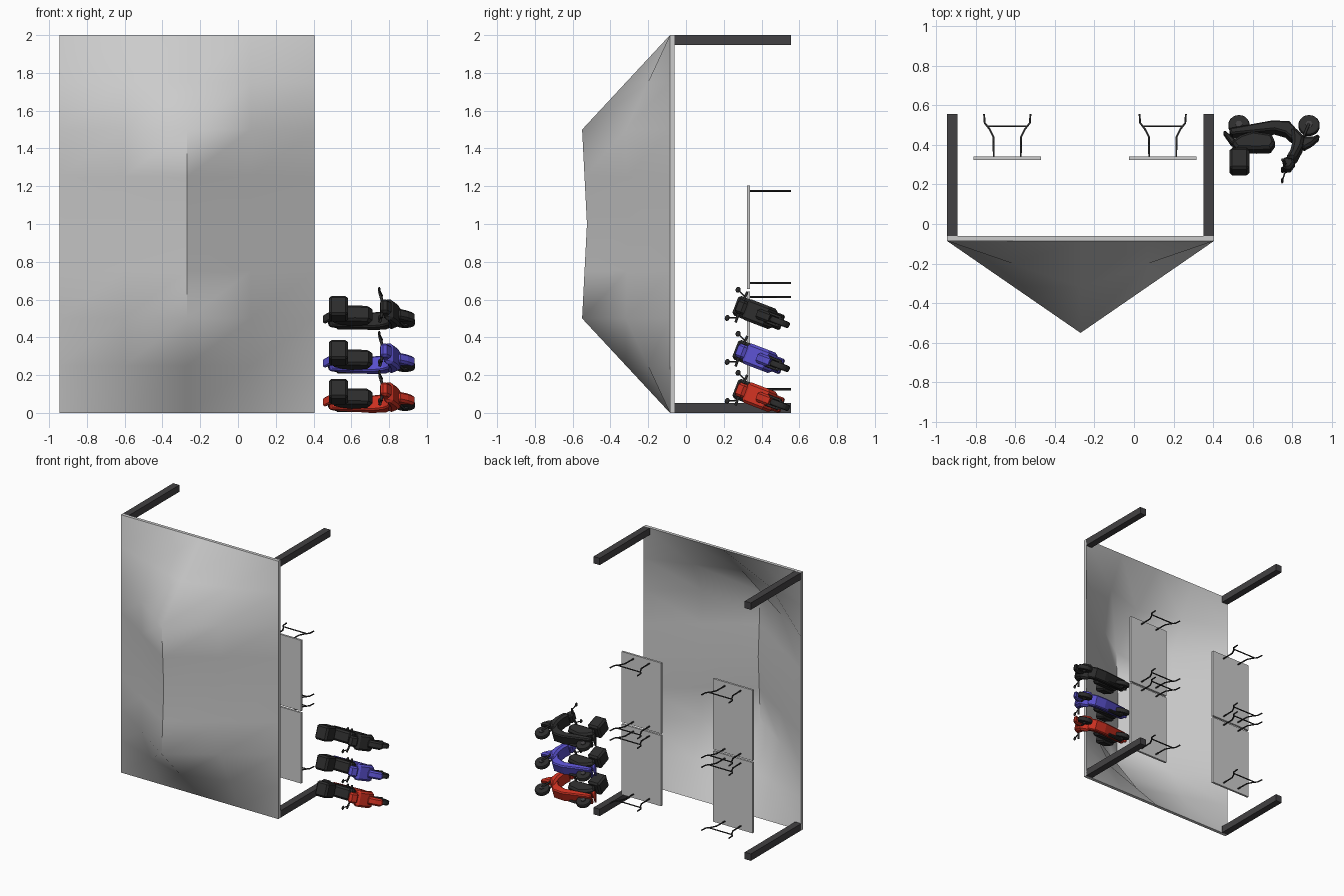
import bpy, bmesh, math
from mathutils import Matrix, Vector

if "Cube" in bpy.data.objects:
    bpy.data.objects.remove(bpy.data.objects["Cube"])

# The whole scene is laid out standing up (x, depth, height) and tipped so up becomes -y
TIP = Matrix.Translation((0, 0.555, 0)) @ Matrix.Rotation(math.pi / 2, 4, 'X')


def material(name, r, g, b):
    m = bpy.data.materials.new(name)
    m.diffuse_color = (r, g, b, 1)
    m.use_nodes = True
    m.node_tree.nodes["Principled BSDF"].inputs["Base Color"].default_value = m.diffuse_color
    return m


CHARCOAL = material("charcoal", 0.055, 0.053, 0.056)
BLACK = material("black", 0.025, 0.025, 0.025)
RED = material("red", 0.6, 0.03, 0.015)
BLUE = material("blue", 0.1, 0.08, 0.6)


def finish(name, data, mat, mtx):
    ob = bpy.data.objects.new(name, data)
    bpy.context.collection.objects.link(ob)
    ob.matrix_world = mtx
    if mat:
        data.materials.append(mat)
    return ob


def from_bm(name, bm, mat, mtx):
    bmesh.ops.recalc_face_normals(bm, faces=bm.faces)
    me = bpy.data.meshes.new(name)
    bm.to_mesh(me)
    bm.free()
    return finish(name, me, mat, mtx)


def box(name, lo, hi, mat=None, mtx=TIP, bevel=0):
    lo, hi = Vector(lo), Vector(hi)
    bm = bmesh.new()
    bmesh.ops.create_cube(bm, size=1, matrix=Matrix.Translation((lo + hi) / 2)
                          @ Matrix.Diagonal((*(hi - lo), 1)))
    if bevel:
        bmesh.ops.bevel(bm, geom=bm.edges[:], offset=bevel, segments=1, affect='EDGES')
    return from_bm(name, bm, mat, mtx)


def profile(name, pts, width, mat, mtx, bevel=0.008):
    """Side outline (x, height) extruded across the width, with chamfered edges."""
    bm = bmesh.new()
    f = bm.faces.new([bm.verts.new((x, -width / 2, h)) for x, h in pts])
    ext = bmesh.ops.extrude_face_region(bm, geom=[f], use_keep_orig=True)
    bmesh.ops.translate(bm, vec=(0, width, 0),
                        verts=[v for v in ext["geom"] if isinstance(v, bmesh.types.BMVert)])
    ob = from_bm(name, bm, mat, mtx)
    mod = ob.modifiers.new("chamfer", 'BEVEL')
    mod.width, mod.segments, mod.angle_limit = bevel, 1, math.radians(60)
    return ob


def tube(name, pts, radius, mat, mtx=TIP):
    cu = bpy.data.curves.new(name, 'CURVE')
    cu.dimensions = '3D'
    cu.bevel_depth, cu.bevel_resolution, cu.use_fill_caps = radius, 1, True
    sp = cu.splines.new('POLY')
    sp.points.add(len(pts) - 1)
    for p, co in zip(sp.points, pts):
        p.co = (*co, 1)
    return finish(name, cu, mat, mtx)


# Canopy: hipped cloth sheet with sagging hips, doubled and joined by a thin rim
CX, HALF, EAVE, THICK, RISE = -0.27, 0.675, 0.64, 0.025, 0.465
NX, NZ = 4, 8
bm = bmesh.new()
grid = []
for j in range(NZ + 1):
    d = 2 * j / NZ
    e = abs(d - 1)
    along = (1 - e) * 2 if e > 0.5 else 0.945 + 0.11 * e
    row = []
    for i in range(NX + 1):
        t = -1 + 2 * i / NX
        row.append(bm.verts.new((CX + t * HALF, d, EAVE + RISE * along * (1 - abs(t)))))
    grid.append(row)
for j in range(NZ):
    for i in range(NX):
        bm.faces.new((grid[j][i], grid[j][i + 1], grid[j + 1][i + 1], grid[j + 1][i]))
ext = bmesh.ops.extrude_face_region(bm, geom=bm.faces[:], use_keep_orig=True)
bmesh.ops.translate(bm, vec=(0, 0, -THICK),
                    verts=[v for v in ext["geom"] if isinstance(v, bmesh.types.BMVert)])
canopy = from_bm("canopy", bm, None, TIP)
bpy.context.view_layer.objects.active = canopy
canopy.select_set(True)
bpy.ops.object.shade_smooth_by_angle(angle=math.radians(50))
canopy.select_set(False)

# Canopy posts
for x in (CX - HALF, CX + HALF - 0.053):
    for d in (0, 1.947):
        box("canopy_post", (x, d, 0), (x + 0.053, d + 0.053, EAVE - THICK + 0.003), CHARCOAL)

# Folding tables: flat top and two bent leg frames each
for cx in (-0.64, 0.145):
    for d in (0.095, 0.657):
        box("table_top", (cx - 0.17, d, 0.215), (cx + 0.17, d + 0.548, 0.231))
        for ld in (d + 0.03, d + 0.518):
            for s in (-1, 1):
                tube("table_leg", [(cx + s * w, ld, h) for w, h in
                     ((0.068, 0.217), (0.07, 0.115), (0.09, 0.075), (0.114, 0.045), (0.117, 0))],
                     0.0055, BLACK)
            tube("table_crossbar", [(cx - 0.1, ld, 0.062), (cx + 0.1, ld, 0.062)], 0.005, BLACK)


def wheel(name, x, mtx):
    bm = bmesh.new()
    turn = Matrix.Translation((x, 0, 0.062)) @ Matrix.Rotation(math.pi / 2, 4, 'X')
    bmesh.ops.create_cone(bm, cap_ends=True, segments=20, radius1=0.054, radius2=0.054,
                          depth=0.034, matrix=turn)
    rims = [e for e in bm.edges if abs(e.verts[0].co.y - e.verts[1].co.y) < 1e-4]
    bmesh.ops.bevel(bm, geom=rims, offset=0.009, segments=2, profile=0.5, affect='EDGES')
    from_bm(name, bm, BLACK, mtx)
    tube(name + "_hub", [(x, -0.023, 0.062), (x, 0.023, 0.062)], 0.018, CHARCOAL, mtx)


def scooter(offset, paint):
    m = TIP @ Matrix.Translation((0, offset, 0)) @ Matrix.Rotation(math.radians(-21), 4, 'X')
    wheel("rear_wheel", 0.53, m)
    wheel("front_wheel", 0.884, m)
    # painted bodywork
    profile("floor", [(0.48, 0.09), (0.70, 0.047), (0.785, 0.052), (0.825, 0.10), (0.80, 0.15),
                      (0.765, 0.115), (0.71, 0.098), (0.49, 0.122)], 0.085, paint, m)
    profile("leg_shield", [(0.795, 0.085), (0.825, 0.10), (0.86, 0.14), (0.85, 0.19),
                           (0.815, 0.26), (0.765, 0.255), (0.79, 0.21), (0.80, 0.165)],
            0.115, paint, m, 0.014)
    profile("front_fender", [(0.825, 0.115), (0.86, 0.128), (0.905, 0.128), (0.938, 0.112),
                             (0.932, 0.14), (0.90, 0.17), (0.85, 0.20)], 0.056, paint, m, 0.012)
    profile("handlebar_cover", [(0.75, 0.245), (0.80, 0.24), (0.812, 0.275), (0.79, 0.305),
                                (0.755, 0.31)], 0.075, paint, m, 0.012)
    profile("tail", [(0.448, 0.10), (0.465, 0.10), (0.51, 0.145), (0.60, 0.115), (0.60, 0.15),
                     (0.53, 0.19), (0.49, 0.165)], 0.05, paint, m, 0.006)
    # seat, engine and luggage box
    profile("seat", [(0.49, 0.16), (0.54, 0.125), (0.60, 0.105), (0.695, 0.12), (0.713, 0.165),
                     (0.69, 0.20), (0.62, 0.203), (0.52, 0.20)], 0.088, BLACK, m, 0.014)
    box("engine", (0.52, -0.04, 0.05), (0.66, -0.018, 0.10), BLACK, m, 0.008)
    box("luggage_box", (0.482, -0.055, 0.20), (0.582, 0.055, 0.315), BLACK, m, 0.013)
    # steering: fork, handlebar, mirrors
    for s in (-1, 1):
        tube("fork", [(0.884, s * 0.024, 0.062), (0.84, s * 0.024, 0.17)], 0.007, BLACK, m)
        tube("mirror_stalk", [(0.765, s * 0.06, 0.285), (0.75, s * 0.078, 0.325)],
             0.004, BLACK, m)
        bm = bmesh.new()
        bmesh.ops.create_uvsphere(bm, u_segments=10, v_segments=6, radius=1,
                                  matrix=Matrix.Translation((0.748, s * 0.08, 0.33))
                                  @ Matrix.Diagonal((0.007, 0.016, 0.013, 1)))
        from_bm("mirror", bm, BLACK, m)
    tube("handlebar", [(0.75, -0.085, 0.28), (0.772, 0, 0.285), (0.75, 0.085, 0.28)],
         0.008, BLACK, m)


# Three parked scooters, leaning on their stands
for off, paint in ((0.02, RED), (0.226, BLUE), (0.459, BLACK)):
    scooter(off, paint)
